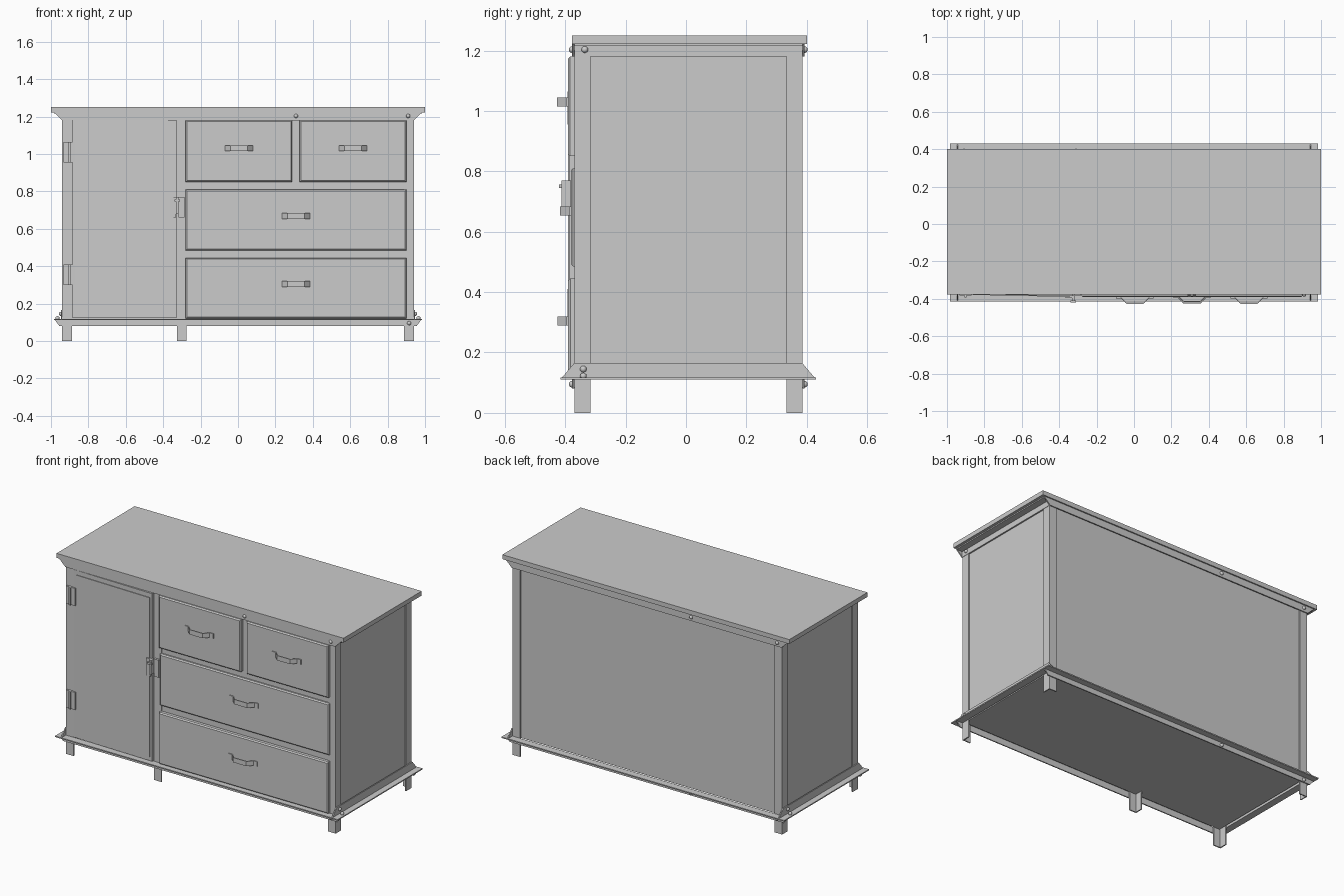
import bpy, bmesh, math
from mathutils import Vector

if "Cube" in bpy.data.objects:
    bpy.data.objects.remove(bpy.data.objects["Cube"])

steel = bpy.data.materials.new("grey steel")
steel.diffuse_color = (0.6, 0.6, 0.6, 1)
steel.use_nodes = True
steel.node_tree.nodes["Principled BSDF"].inputs["Base Color"].default_value = steel.diffuse_color


def finish(name, bm):
    bmesh.ops.recalc_face_normals(bm, faces=bm.faces)
    me = bpy.data.meshes.new(name)
    bm.to_mesh(me)
    bm.free()
    me.materials.append(steel)
    ob = bpy.data.objects.new(name, me)
    bpy.context.collection.objects.link(ob)
    return ob


def prism(name, pts, axis, lo, hi):
    """Extrude a polygon along an axis; pts hold the other two axes in order."""
    bm = bmesh.new()
    rings = []
    for d in (lo, hi):
        ring = []
        for p in pts:
            c = list(p)
            c.insert(axis, d)
            ring.append(bm.verts.new(c))
        rings.append(ring)
        bm.faces.new(ring)
    n = len(pts)
    for i in range(n):
        j = (i + 1) % n
        bm.faces.new((rings[0][i], rings[0][j], rings[1][j], rings[1][i]))
    return finish(name, bm)


def box(name, x0, x1, y0, y1, z0, z1):
    return prism(name, [(x0, y0), (x1, y0), (x1, y1), (x0, y1)], 2, z0, z1)


def chamfered_front(name, x0, x1, z0, z1, y, back=-0.36, c=0.007):
    """Panel whose front edges are chamfered."""
    ob = box(name, x0, x1, y, back, z0, z1)
    bm = bmesh.new()
    bm.from_mesh(ob.data)
    edges = [e for e in bm.edges if all(abs(v.co.y - y) < 1e-5 for v in e.verts)]
    bmesh.ops.bevel(bm, geom=edges, offset=c, segments=1, affect='EDGES')
    bm.to_mesh(ob.data)
    bm.free()
    return ob


def bolt(x, y, z):
    bm = bmesh.new()
    bmesh.ops.create_uvsphere(bm, u_segments=12, v_segments=8, radius=0.011)
    bmesh.ops.translate(bm, verts=bm.verts, vec=Vector((x, y, z)))
    for f in bm.faces:
        f.smooth = True
    finish("bolt", bm)


X, YF, YB = 0.94, -0.37, 0.385      # outer faces of the frame
T, W = 0.007, 0.053                 # steel thickness and flange width

# Top slab and sheet-metal body
box("top_slab", -1, 1, -0.378, 0.40, 1.222, 1.25)
box("body_panels", -X + 0.012, X - 0.012, YF + 0.006, YB - 0.012, 0.115, 1.222)

# Angle-iron corner posts that run down into the legs
for sx in (-1, 1):
    for y, sy in ((YF, 1), (YB, -1)):
        pts = [(X, y), (X - W, y), (X - W, y + sy * T), (X - T, y + sy * T),
               (X - T, y + sy * W), (X, y + sy * W)]
        prism("corner_post", [(sx * a, b) for a, b in pts], 2, 0, 1.222)

# Middle post between the door and the drawers
prism("middle_post", [(-0.325, YF), (-0.275, YF), (-0.275, YF + T), (-0.325 + T, YF + T),
                      (-0.325 + T, YF + W), (-0.325, YF + W)], 2, 0, 1.2)

# Mitred front and back rails, with an outward ledge at the base
for y, s in ((YF, -1), (YB, 1)):
    a, b = y, y + s * T
    prism("top_rail", [(-X, 1.18), (X, 1.18), (0.983, 1.222), (-0.983, 1.222)], 1, a, b)
    prism("base_rail", [(-0.955, 0.08), (0.955, 0.08), (0.983, 0.117), (-0.983, 0.117)], 1, a, b)
    prism("base_ledge", [(-X, y), (X, y), (0.985, y + s * 0.045), (-0.985, y + s * 0.045)],
          2, 0.111, 0.118)

# Mitred side rails
for s in (-1, 1):
    prism("base_side_rail", [(-0.415, 0.112), (0.43, 0.112), (YB, 0.165), (YF, 0.165)],
          0, s * X, s * (X + T))
    prism("base_side_ledge", [(s * X, YF), (s * X, YB), (s * 0.985, 0.43), (s * 0.985, -0.415)],
          2, 0.111, 0.118)
    box("top_side_rail", s * (X - T), s * (X + 0.002), YF, YB, 1.18, 1.222)
    box("top_side_ledge", s * X, s * 0.983, YF, YB, 1.215, 1.222)

# Handle: bent strap with flat pads
def handle(x, z, y):
    side = [(-0.10, 0), (-0.075, 0), (-0.045, -0.03), (0.045, -0.03), (0.075, 0), (0.10, 0)]
    outer = [(x + a, y + b - 0.006) for a, b in side]
    inner = [(x + a, y + b) for a, b in reversed(side)]
    prism("drawer_handle", outer + inner, 2, z - 0.015, z + 0.015)


# Drawers: x range, z range, front depth, handle centre
for x0, x1, z0, z1, y, hx, hz in ((-0.28, 0.29, 0.85, 1.18, -0.391, 0.005, 1.03),
                                  (0.33, 0.90, 0.85, 1.18, -0.391, 0.615, 1.03),
                                  (-0.28, 0.90, 0.485, 0.81, -0.381, 0.31, 0.668),
                                  (-0.28, 0.90, 0.12, 0.445, -0.39, 0.31, 0.305)):
    chamfered_front("drawer", x0, x1, z0, z1, y)
    handle(hx, hz, y)

# Door standing very slightly ajar, with a raised panel edge
prism("door", [(-0.885, -0.36), (-0.885, -0.374), (-0.328, -0.386), (-0.328, -0.36)],
      2, 0.122, 1.178)
prism("door_panel", [(-0.86, -0.37), (-0.86, -0.379), (-0.345, -0.390), (-0.345, -0.37)],
      2, 0.145, 1.15)

# Hinges: leaf plates and pin
for z in (0.355, 1.01):
    box("hinge_leaf", -0.932, -0.868, -0.382, -0.37, z - 0.055, z + 0.055)
    box("hinge_pin", -0.906, -0.896, -0.392, -0.38, z - 0.055, z + 0.055)

# Latch: plates on the door and post, hasp and cross pin
box("latch_door_plate", -0.365, -0.332, -0.396, -0.37, 0.66, 0.77)
box("latch_post_plate", -0.318, -0.285, -0.384, -0.37, 0.66, 0.77)
box("latch_hasp", -0.332, -0.318, -0.412, -0.38, 0.68, 0.77)
box("latch_pin", -0.34, -0.31, -0.42, -0.41, 0.745, 0.757)

# Bolts on the rails, repeated by half-turn symmetry
for x in (0.31, 0.91):
    bolt(x, YF - T, 1.203)
    bolt(-x, YB + T, 1.203)
    bolt(-x, YB + T, 0.095)
bolt(0.915, YF - T, 0.095)
for s in (-1, 1):
    bolt(s * (X + T), s * -0.34, 0.145)
    bolt(s * (X + 0.025), s * -0.34, 0.122)
    bolt(s * (X + 0.002), s * -0.335, 1.203)
